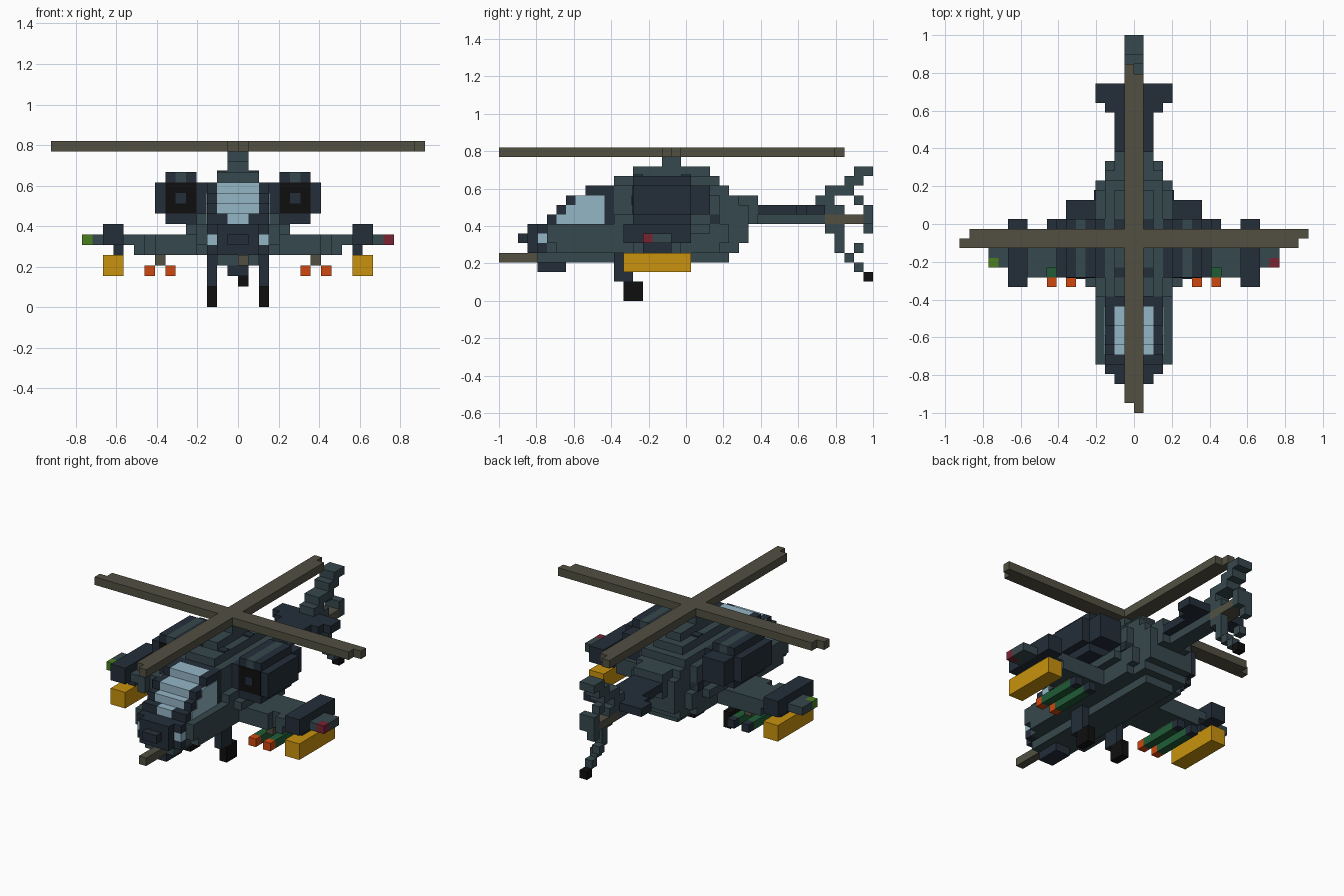
import bpy
import bmesh

cube = bpy.data.objects.get("Cube")
if cube:
    bpy.data.objects.remove(cube, do_unlink=True)

U = 2 / 39  # one block; x is counted from the middle, y from the front, z from the ground


def linear(c):
    c /= 255
    return c / 12.92 if c <= 0.04045 else ((c + 0.055) / 1.055) ** 2.4


def material(name, r, g, b):
    m = bpy.data.materials.new(name)
    col = (linear(r), linear(g), linear(b), 1)
    m.diffuse_color = col
    m.use_nodes = True
    m.node_tree.nodes["Principled BSDF"].inputs["Base Color"].default_value = col
    m.node_tree.nodes["Principled BSDF"].inputs["Roughness"].default_value = 0.8
    return m


TEAL = material("grey_teal", 54, 72, 77)
DARK = material("dark_slate", 35, 46, 57)
GLASS = material("pale_glass", 148, 182, 198)
BROWN = material("olive_brown", 82, 80, 66)
YELLOW = material("tank_yellow", 200, 146, 14)
ORANGE = material("warhead_orange", 206, 72, 16)
GREEN = material("missile_green", 32, 92, 54)
LIME = material("light_green", 74, 126, 32)
RED = material("light_red", 120, 36, 50)
BLACK = material("black", 15, 15, 16)


def blocks(name, mat, boxes, mirror=False):
    """One part made of boxes given as (x0, x1, y0, y1, z0, z1) in block units."""
    bm = bmesh.new()
    for x0, x1, y0, y1, z0, z1 in boxes:
        verts = bmesh.ops.create_cube(bm, size=1)["verts"]
        for v in verts:
            v.co = ((x1 if v.co.x > 0 else x0) * U,
                    ((y1 if v.co.y > 0 else y0) - 19.5) * U,
                    (z1 if v.co.z > 0 else z0) * U)
    mesh = bpy.data.meshes.new(name)
    bm.to_mesh(mesh)
    bm.free()
    mesh.materials.append(mat)
    obj = bpy.data.objects.new(name, mesh)
    bpy.context.collection.objects.link(obj)
    if mirror:
        mod = obj.modifiers.new("Mirror", "MIRROR")
        mod.use_mirror_merge = False
    return obj


# Fuselage, stepped in at the belly and the rear
blocks("fuselage", TEAL, [
    (-2, 2, 4, 24, 4, 5),
    (-3, 3, 5, 25, 5, 6),
    (-4, 4, 6, 23, 5, 6),
    (-4, 4, 5, 24, 6, 8),
    (-3, 3, 24, 26, 6, 8),
    (-5, 5, 13, 22, 7, 8),
    (-3, 3, 12, 26, 8, 10),
    (-2, 2, 26, 27, 8, 10),
    (-3, 3, 12, 25, 10, 11),
    (-2, 2, 25, 27, 10, 11),
    (-3, 3, 12, 24, 11, 12),
])
blocks("fuselage_shoulders", TEAL, [(3, 4, 20, 23, 8, 11), (3, 4, 12, 14, 8, 9)], True)
blocks("roof_cowling", TEAL, [(-2, 2, 12, 23, 12, 13), (-1, 1, 14, 22, 13, 14)])
blocks("roof_vents", DARK, [(1, 2, 14, 15, 13, 13.15), (1, 2, 19, 20, 13, 13.15),
                            (3, 4.15, 22, 23, 7.98, 8.98)], True)

# Nose with sensor, gun and lamps
blocks("nose", DARK, [(-1, 1, 2, 3, 6, 7), (-2, 2, 3, 5, 5, 8), (-3, 3, 4, 5, 5, 6),
                      (-3, 3, 4, 5, 7, 8)])
blocks("nose_lamps", GLASS, [(2, 3, 4, 5, 6, 7)], True)
blocks("chin_sensor", DARK, [(-1, 1, 4, 7, 3, 4)])
blocks("gun_barrel", BROWN, [(0, 1, 0, 4, 4, 5)])

# Stepped canopy: glass middle, dark frame, glass side windows
STEPS = [(5, 8), (6, 9), (7, 10), (9, 11)]
blocks("windscreen", GLASS, [(-1 if z == 8 else -2, 1 if z == 8 else 2, y, 11, z, z + 1)
                             for y, z in STEPS])
blocks("canopy_frame", DARK, [(1 if z == 8 else 2, 3, y, 11, z, z + 1) for y, z in STEPS], True)
blocks("canopy_rear_frame", DARK, [(-3, 3, 11, 12, 8, 12)])
blocks("side_window", GLASS, [(2.9, 3.1, y, 11, z, z + 1)
                              for y, z in ((6, 8), (7, 9), (8, 10))], True)

# Engines beside the body, with black intakes
blocks("engine", DARK, [(3, 8, 14, 20, 9, 12), (4, 7, 14, 20, 8, 9), (4, 5, 14, 20, 12, 13),
                        (6, 7, 14, 20, 12, 13), (4, 7, 20, 22, 9, 12)], True)
blocks("engine_top_strip", TEAL, [(5, 6, 14, 20, 12, 13)], True)
blocks("engine_intake", BLACK, [(4, 7, 13.9, 14.05, 9, 12)], True)
blocks("engine_hub", DARK, [(5, 6, 13.8, 14.05, 10, 11)], True)

# Stub wings with pods, tanks and missiles
blocks("wing", TEAL, [(4, 8, 14, 19, 5, 7), (8, 9, 15, 19, 5, 7), (9, 10, 14, 19, 5, 7),
                      (10, 11, 14, 19, 6, 7)], True)
blocks("wing_pod", DARK, [(11, 13, 13, 20, 6, 8), (11, 12, 15, 18, 5, 6)], True)
blocks("fuel_tank", YELLOW, [(11, 13, 13, 20, 3, 5)], True)
blocks("missile_rack", BROWN, [(7, 8, 15, 18, 4, 5)], True)
blocks("missiles", GREEN, [(x, x + 1, 14, 19, 3, 4) for x in (6, 8)], True)
blocks("missile_tails", DARK, [(x, x + 1, 19, 20, 3, 4) for x in (6, 8)], True)
blocks("missile_tips", ORANGE, [(x, x + 1, 13, 14, 3, 4) for x in (6, 8)], True)
blocks("wing_tip", TEAL, [(13, 14, 15, 18, 6, 7), (14, 15, 16, 18, 6, 7)], True)
blocks("left_light", RED, [(14, 15, 15, 16, 6, 7)])
blocks("right_light", LIME, [(-15, -14, 15, 16, 6, 7)])

# Main landing gear
blocks("gear_leg", DARK, [(2, 3, 12, 14, 2, 5)], True)
blocks("main_wheel", BLACK, [(2, 3, 13, 15, 0, 2)], True)

# Tail boom and stabiliser
blocks("tail_boom_top", DARK, [(-2, 2, 27, 32, 9, 10), (-3, 3, 31, 32, 9, 10),
                               (-4, 4, 32, 34, 9, 10)])
blocks("tail_boom", TEAL, [(-1, 1, 27, 34, 8, 9)])

# Swept tail fin and tail wheel strut
blocks("tail_fin", TEAL, [(-1, 1, 33, 35, 10, 11), (-1, 1, 34, 36, 9, 10), (-1, 1, 34, 36, 11, 12),
                          (-1, 1, 36, 37, 11, 12), (-1, 1, 36, 38, 12, 13),
                          (-1, 1, 37, 39, 13, 14)])
blocks("tail_strut", TEAL, [(0, 1, 34, 36, 7, 8), (0, 1, 35, 36, 5, 7), (0, 1, 36, 37, 4, 5),
                            (0, 1, 37, 38, 3, 4)])
blocks("tail_wheel", BLACK, [(0, 1, 38, 39, 2, 3)])

# Tail rotor
blocks("tail_rotor_hub", BROWN, [(-1, 1, 34, 36, 8, 9), (-1, 1, 36, 38, 8, 9)])
blocks("tail_rotor_tips", TEAL, [(-1, 1, 38, 39, 8, 10), (-1, 0, 37, 38, 10, 11),
                                 (-1, 0, 38, 39, 7, 8), (-1, 0, 37, 38, 5, 6)])

# Mast and main rotor; each blade ends in a half-width step
blocks("rotor_mast", TEAL, [(-1, 1, 17, 19, 14, 15)])
blocks("main_rotor", BROWN, [(0, 1, 0, 1, 15, 16), (-1, 1, 1, 17, 15, 16),
                             (-1, 1, 19, 35, 15, 16), (-1, 0, 35, 36, 15, 16),
                             (-18, 17, 17, 18, 15, 16), (-17, 18, 18, 19, 15, 16)])
